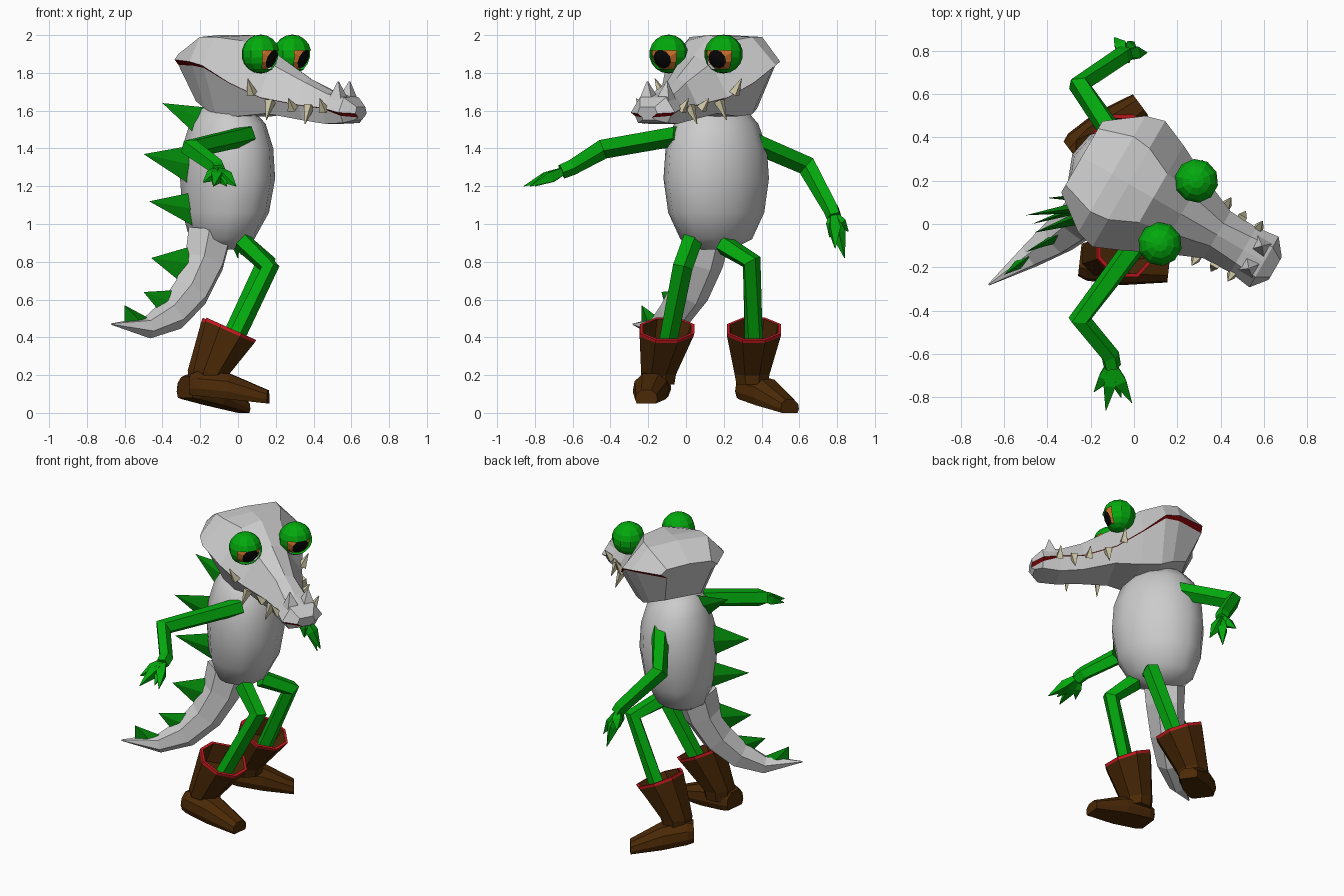
import bpy, bmesh, math
from mathutils import Vector as V

cube = bpy.data.objects.get("Cube")
if cube:
    bpy.data.objects.remove(cube)


def material(name, r, g, b):
    m = bpy.data.materials.new(name)
    m.use_nodes = True
    m.diffuse_color = (r, g, b, 1)
    bsdf = m.node_tree.nodes["Principled BSDF"]
    bsdf.inputs["Base Color"].default_value = (r, g, b, 1)
    bsdf.inputs["Roughness"].default_value = 0.8
    return m


GREY = material("pale grey", 0.6, 0.6, 0.6)
GREEN = material("bright green", 0.001, 0.4, 0.004)
DARK_GREEN = material("dark green", 0.001, 0.25, 0.003)
BROWN = material("boot brown", 0.07, 0.022, 0.002)
RED = material("trim red", 0.6, 0.01, 0.015)
MOUTH = material("mouth red", 0.25, 0.002, 0.003)
TOOTH = material("tooth ivory", 0.62, 0.57, 0.38)
ORANGE = material("iris orange", 0.6, 0.17, 0.025)
BLACK = material("pupil black", 0.002, 0.002, 0.002)


def finish(bm, name, mats, smooth=False):
    bmesh.ops.recalc_face_normals(bm, faces=bm.faces)
    me = bpy.data.meshes.new(name)
    bm.to_mesh(me)
    bm.free()
    for m in mats:
        me.materials.append(m)
    for p in me.polygons:
        p.use_smooth = smooth
    ob = bpy.data.objects.new(name, me)
    bpy.context.collection.objects.link(ob)
    return ob


def loft(name, rings, mats, rule=None, smooth=False):
    """Skin a list of equal rings and cap both ends; rule(row, side) picks the colour."""
    bm = bmesh.new()
    vs = [[bm.verts.new(p) for p in r] for r in rings]
    n = len(rings[0])
    for i in range(len(vs) - 1):
        for j in range(n):
            k = (j + 1) % n
            f = bm.faces.new((vs[i][j], vs[i][k], vs[i + 1][k], vs[i + 1][j]))
            f.material_index = rule(i, j) if rule else 0
    bm.faces.new(vs[0])
    bm.faces.new(vs[-1])
    return finish(bm, name, mats, smooth)


def ring(c, normal, r, n, side=V((0, 1, 0))):
    normal = V(normal).normalized()
    a = (side - normal * side.dot(normal)).normalized()
    b = normal.cross(a)
    return [V(c) + (a * math.cos(t) + b * math.sin(t)) * r
            for t in (2 * math.pi * (k + 0.5) / n for k in range(n))]


def tube(name, path, radii, n, mat, side=V((0, 0, 1))):
    path = [V(p) for p in path]
    rings = []
    for i, p in enumerate(path):
        d = V()
        if i:
            d += (p - path[i - 1]).normalized()
        if i < len(path) - 1:
            d += (path[i + 1] - p).normalized()
        d.normalize()
        side = (side - d * side.dot(d)).normalized()
        rings.append(ring(p, d, radii[i], n, side))
    return loft(name, rings, [mat])


# Egg-shaped body, wider than deep, chest turned 30 degrees: size, x shift, height
CHEST, ACROSS = V((.866, .5, 0)), V((.5, -.866, 0))
profile = [(.3, -.04, .865), (.68, -.03, .92), (.91, -.01, 1.06), (1, 0, 1.24),
           (.96, 0, 1.4), (.8, 0, 1.53), (.55, -.01, 1.61), (.3, -.01, 1.64)]
loft("body", [[V((-.055 + dx, .16, z)) + (CHEST * .238 * math.cos(a) + ACROSS * .293 * math.sin(a)) * r
               for a in (math.tau * k / 12 for k in range(12))]
              for r, dx, z in profile], [GREY], smooth=True)

# Curved tail
tube("tail", [(-.15, .11, .95), (-.18, .08, .8), (-.25, .02, .64), (-.35, -.06, .52),
              (-.48, -.15, .45), (-.67, -.28, .47)],
     [.13, .118, .105, .09, .058, .004], 6, GREY, V((1, 0, 0)))

# Back spikes: lower base, upper base, tip
spikes = [((-.22, .1, 1.47), (-.1, .15, 1.61), (-.4, .12, 1.64)),
          ((-.24, .08, 1.2), (-.22, .08, 1.42), (-.5, .04, 1.37)),
          ((-.22, .08, .98), (-.23, .08, 1.17), (-.47, .0, 1.12)),
          ((-.3, .0, .69), (-.22, .05, .89), (-.46, -.04, .82)),
          ((-.41, -.1, .53), (-.33, -.04, .65), (-.5, -.13, .64)),
          ((-.6, -.235, .48), (-.47, -.14, .5), (-.6, -.235, .57))]
for i, (a, b, tip) in enumerate(spikes):
    a, b, tip = V(a), V(b), V(tip)
    w = (b - a).cross(tip - a).normalized() * (b - a).length * .13
    mid = (a + b) / 2
    bm = bmesh.new()
    base = [bm.verts.new(p) for p in (a, mid + w, b, mid - w)]
    top = bm.verts.new(tip)
    bm.faces.new(base)
    for k in range(4):
        bm.faces.new((base[k], base[(k + 1) % 4], top))
    finish(bm, f"back_spike_{i + 1}", [DARK_GREEN])


# Head is turned 30 degrees: u runs forward, v to its left
FWD, LEFT, HEAD = V((.866, -.5, 0)), V((.5, .866, 0)), V((-.05, .2, 0))


def head(u, v, z):
    return HEAD + FWD * u + LEFT * v + V((0, 0, z))


# u, rim half width, rim z, lip overhang, top half width, top z, crown z,
# bottom shift, bottom half width, bottom z
stations = [(-.22, .19, 1.87, .04, .15, 1.9, 1.91, .09, .12, 1.65),
            (-.06, .31, 1.86, .03, .2, 1.99, 2.0, .02, .18, 1.61),
            (.03, .335, 1.84, .018, .19, 1.99, 2.0, 0, .19, 1.58),
            (.16, .28, 1.75, .006, .13, 1.97, 2.0, 0, .18, 1.57),
            (.31, .205, 1.67, .004, .1, 1.85, 1.89, 0, .14, 1.585),
            (.5, .125, 1.63, .004, .06, 1.75, 1.77, 0, .09, 1.55),
            (.64, .12, 1.615, .006, .07, 1.69, 1.7, 0, .085, 1.53),
            (.75, .135, 1.59, .025, .08, 1.67, 1.67, 0, .09, 1.535),
            (.81, .06, 1.585, .03, .045, 1.62, 1.62, -.02, .04, 1.55)]
rings = []
for u, rw, rz, lip, tw, tz, cz, du, bw, bz in stations:
    pts = [(0, lip - rw, rz - lip * .7), (0, -rw, rz), (0, -tw, tz), (0, 0, cz), (0, tw, tz),
           (0, rw, rz), (0, rw - lip, rz - lip * .7), (du, bw, bz), (du, -bw, bz)]
    rings.append([head(u + d, v, z) for d, v, z in pts])
loft("head", rings, [GREY, MOUTH], lambda i, j: int(j in (0, 5)))

# u, rim v, base z, tip z of the teeth
teeth = [(.27, .225, 1.69, 1.77), (.36, .185, 1.65, 1.55), (.47, .14, 1.61, 1.665),
         (.56, .12, 1.625, 1.53), (.65, .12, 1.6, 1.665)]
for s, label in ((1, "left"), (-1, "right")):
    for i, (u, v, z0, z1) in enumerate(teeth):
        tube(f"tooth_{label}_{i + 1}", [head(u, s * (v - .005), z0), head(u, s * (v + .04), z1)],
             [.03, .002], 4, TOOTH, side=FWD)
    # Pointed nostril ridges
    tube(f"nostril_{label}", [head(.7, s * .05, 1.62), head(.705, s * .06, 1.755)],
         [.075, .004], 4, GREY, side=FWD)
    # Eyeball: its pole looks forward and down; cap is the pupil, the rest iris
    at = head(.293, s * .168, 1.9)
    bm = bmesh.new()
    bmesh.ops.create_uvsphere(bm, u_segments=10, v_segments=10, radius=.09)
    for f in bm.faces:
        f.material_index = int(f.calc_center_median().normalized().z > .87)
    ball = finish(bm, f"eyeball_{label}", [ORANGE, BLACK])
    ball.location = at
    ball.rotation_euler = (FWD + V((0, 0, -.4))).to_track_quat('Z', 'Y').to_euler()
    # Lid: a faceted shell with an opening in front, mostly below its middle
    bm = bmesh.new()
    bmesh.ops.create_uvsphere(bm, u_segments=10, v_segments=9, radius=.103)
    gone = []
    for f in bm.faces:
        c = f.calc_center_median().normalized()
        if c.x > .45 and -.75 < c.z < .15:
            gone.append(f)
    bmesh.ops.delete(bm, geom=gone, context='FACES')
    lid = finish(bm, f"eyelid_{label}", [GREEN])
    lid.location = at
    lid.rotation_euler = (0, 0, -math.pi / 6)


# Arms with four pointed fingers
def arm(label, path, tips):
    tube(f"arm_{label}", path, [.056, .056, .045, .042], 5, GREEN)
    wrist, palm = V(path[-2]), V(path[-1])
    for i, t in enumerate(tips):
        t = V(t)
        tube(f"finger_{label}_{i + 1}", [wrist.lerp(palm, .5), palm.lerp(t, .4), t],
             [.02, .039, .002], 4, GREEN)


arm("right", [(.05, -.04, 1.47), (-.25, -.44, 1.4), (-.11, -.61, 1.3), (-.1, -.66, 1.28)],
    [(-.185, -.775, 1.22), (-.13, -.86, 1.2), (-.06, -.8, 1.2), (-.01, -.825, 1.2)])
arm("left", [(-.06, .36, 1.43), (-.25, .64, 1.31), (-.06, .77, 1.08), (-.04, .785, 1.04)],
    [(-.09, .86, .96), (0, .84, .82), (.06, .79, .87), (-.04, .76, .93)])


# Legs and boots
def leg(label, hip, knee, top, ankle, heel, toe):
    top, ankle, heel, toe = V(top), V(ankle), V(heel), V(toe)
    tube(f"leg_{label}", [hip, knee, top - V((0, 0, .09))], [.056, .056, .05], 5, GREEN)
    tilt = V((.41, 0, .91))
    axis = (top - ankle).normalized()
    loft(f"boot_shaft_{label}",
         [ring(ankle - V((0, 0, .06)), (0, 0, 1), .09, 8), ring(ankle, (.15, 0, 1), .1, 8),
          ring(top - axis * .018, tilt, .154, 8), ring(top, tilt, .156, 8),
          ring(top, tilt, .138, 8), ring(top - axis * .12, tilt, .115, 8)],
         [BROWN, RED], lambda i, j: int(i in (2, 3)))
    # Foot sections: position along, half width, height
    side = V((heel.y - toe.y, toe.x - heel.x, 0)).normalized()
    rows = []
    for t, w, h in ((0, .075, .11), (.1, .092, .13), (.5, .095, .135), (1, .06, .07)):
        p = heel.lerp(toe, t)
        rows.append([p + side * x * w + V((0, 0, z * h)) for x, z in
                     ((-.85, 0), (-1, .3), (-.9, .7), (-.45, 1), (.45, 1), (.9, .7), (1, .3), (.85, 0))])
    loft(f"boot_foot_{label}", rows, [BROWN])


leg("right", (.02, .03, .91), (.165, -.02, .77), (-.035, -.1, .445), (-.145, -.145, .21),
    (-.25, -.165, .095), (.16, -.21, .05))
leg("left", (.03, .2, .89), (.15, .345, .8), (-.055, .36, .445), (-.175, .35, .21),
    (-.28, .32, .08), (.03, .55, .0))
